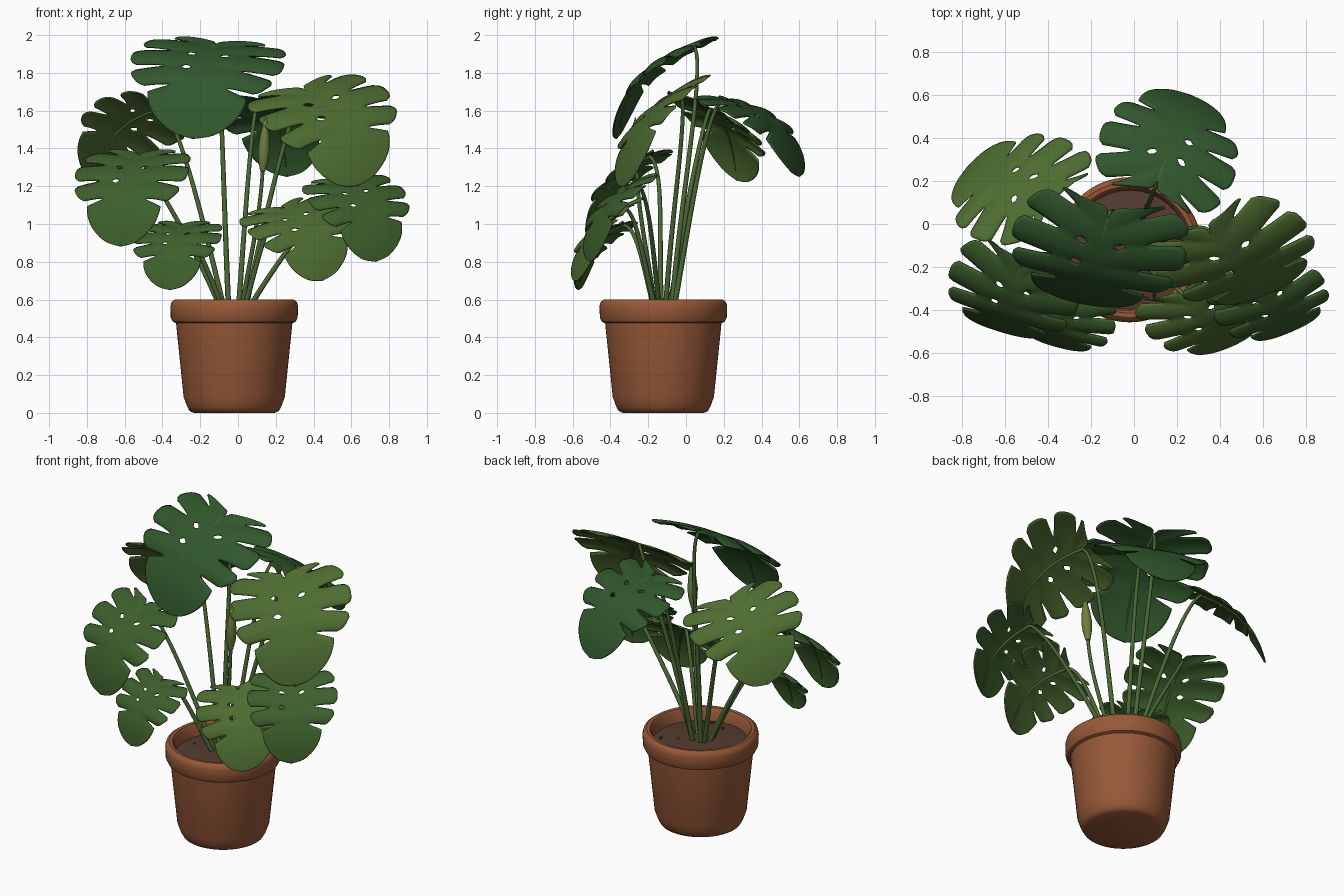
import bpy, bmesh, math, random
from mathutils import Vector
from mathutils.geometry import interpolate_bezier

if "Cube" in bpy.data.objects:
    bpy.data.objects.remove(bpy.data.objects["Cube"])

random.seed(4)
UP = Vector((0, 0, 1))
CX, CY = -0.02, -0.12


def material(name, rgb):
    m = bpy.data.materials.new(name)
    m.diffuse_color = (*rgb, 1)
    m.use_nodes = True
    m.node_tree.nodes["Principled BSDF"].inputs["Base Color"].default_value = m.diffuse_color
    return m


CLAY = material("terracotta", (0.31, 0.10, 0.04))
SOIL = material("soil", (0.09, 0.045, 0.03))
STEM = material("stem_green", (0.07, 0.14, 0.035))
BUD = material("bud_green", (0.15, 0.21, 0.05))
DARK = material("dark_leaf", (0.03, 0.095, 0.025))
MID = material("mid_leaf", (0.045, 0.115, 0.025))
LIGHT = material("light_leaf", (0.075, 0.15, 0.03))


def finish(bm, name, mat, angle=40):
    bmesh.ops.remove_doubles(bm, verts=bm.verts, dist=1e-5)
    bmesh.ops.recalc_face_normals(bm, faces=bm.faces)
    me = bpy.data.meshes.new(name)
    bm.to_mesh(me)
    bm.free()
    ob = bpy.data.objects.new(name, me)
    bpy.context.collection.objects.link(ob)
    me.materials.append(mat)
    bpy.context.view_layer.objects.active = ob
    bpy.ops.object.select_all(action='DESELECT')
    ob.select_set(True)
    bpy.ops.object.shade_smooth_by_angle(angle=math.radians(angle))
    return ob


def lathe(name, profile, mat, origin, axis=UP, n=64):
    bm = bmesh.new()
    vs = [bm.verts.new((r, 0, z)) for r, z in profile]
    es = [bm.edges.new(p) for p in zip(vs, vs[1:])]
    bmesh.ops.spin(bm, geom=vs + es, cent=(0, 0, 0), axis=(0, 0, 1),
                   angle=2 * math.pi, steps=n)
    ob = finish(bm, name, mat)
    ob.location = origin
    ob.rotation_euler = UP.rotation_difference(Vector(axis)).to_euler()
    return ob


def tube(name, pts, r0, r1, mat):
    cu = bpy.data.curves.new(name, 'CURVE')
    cu.dimensions = '3D'
    cu.bevel_depth = 1
    cu.bevel_resolution = 3
    cu.use_fill_caps = True
    sp = cu.splines.new('POLY')
    sp.points.add(len(pts) - 1)
    for i, p in enumerate(pts):
        sp.points[i].co = (*p, 1)
        sp.points[i].radius = r0 + (r1 - r0) * i / (len(pts) - 1)
    cu.materials.append(mat)
    ob = bpy.data.objects.new(name, cu)
    bpy.context.collection.objects.link(ob)


# half outline of a leaf: (sideways, lengthwise), from the stem notch to the tip
OUTLINE = [(0.10, -0.06), (0.60, -0.12), (0.92, 0.0), (1.0, 0.22),
           (0.94, 0.45), (0.72, 0.64), (0.54, 0.83), (0.29, 0.955), (0, 1.0)]
FINGERS = [0, 0.16, 0.31, 0.46, 0.61, 1.0]
SPLIT = 0.5


def outline(s):
    x = s * (len(OUTLINE) - 1)
    i = min(int(x), len(OUTLINE) - 2)
    u = x - i
    P = [Vector(OUTLINE[max(0, min(len(OUTLINE) - 1, i + k))]) for k in (-1, 0, 1, 2)]
    return 0.5 * (2 * P[1] + (P[2] - P[0]) * u
                  + (2 * P[0] - 5 * P[1] + 4 * P[2] - P[3]) * u * u
                  + (3 * P[1] - P[0] - 3 * P[2] + P[3]) * u ** 3)


def gap(b, t, side):
    """Half width of the opening at finger boundary b: rim slit or inner hole."""
    if b == len(FINGERS) - 1:
        return 0
    if t > SPLIT:
        return 0.019 * ((t - SPLIT) / (1 - SPLIT)) ** 0.6
    if (b == 2 or (b == 3 and side > 0)) and 0.15 < t < 0.30:
        return 0.022 * math.sin((t - 0.15) / 0.15 * math.pi)
    return 0


def leaf(name, base, tip, width, mat, roll=0, bulge=0.16, cup=0.12):
    base, tip = Vector(base), Vector(tip)
    length = (tip - base).length
    axis = (tip - base).normalized()
    lat0 = axis.cross(UP).normalized()
    nrm0 = lat0.cross(axis)
    c, s_ = math.cos(math.radians(roll)), math.sin(math.radians(roll))
    lat, nrm = lat0 * c - nrm0 * s_, nrm0 * c + lat0 * s_

    def place(x, y, lift=0):
        arch = nrm0 * length * bulge * 4 * y * (1 - y)
        return (base + lat * x * width + axis * y * length + arch
                + nrm * (lift - width * cup * x * x))

    # blade: a grid per finger, stitched together where there is no opening
    bm = bmesh.new()
    rows = 20
    for side in (-1, 1):
        for k in range(len(FINGERS) - 1):
            a, b = FINGERS[k], FINGERS[k + 1]
            last = k == len(FINGERS) - 2
            cols = 14 if last else 8
            grid = []
            for i in range(cols + 1):
                f = 2 * i / cols - 1
                line = []
                for j in range(rows + 1):
                    t = j / rows
                    g = gap(k if f < 0 else k + 1, t, side)
                    s = (a + b) / 2 + f * (b - a) / 2 - f * g
                    tt = t
                    if t > SPLIT and not (last and f > 0):
                        tt = SPLIT + (t - SPLIT) * (1 - 0.17 * abs(f) ** 4)
                    m = Vector((0, s ** 1.25))
                    p = m + (outline(s) - m) * tt
                    p.y -= 0.10 * tt * (1 - tt) * (1 - s)
                    lift = 0.014 * (1 - f * f) * math.sin(tt * math.pi / 2) * (0 if last else 1)
                    line.append(bm.verts.new(place(side * p.x, p.y, lift)))
                grid.append(line)
            for i in range(cols):
                for j in range(rows):
                    bm.faces.new((grid[i][j], grid[i + 1][j],
                                  grid[i + 1][j + 1], grid[i][j + 1]))
    bmesh.ops.dissolve_degenerate(bm, edges=bm.edges, dist=1e-6)
    ob = finish(bm, name, mat, 60)
    mod = ob.modifiers.new("thickness", 'SOLIDIFY')
    mod.thickness = 0.007
    mod.offset = 0

    # stalk from the soil, running on under the blade as its midrib
    out = Vector((base.x - CX, base.y - CY, 0))
    start = Vector((CX, CY, 0.5)) + out.normalized() * 0.05
    rise = base.z - start.z
    flat = Vector((axis.x, axis.y, 0)).normalized()
    h0 = start + out * 0.30 + UP * rise * 0.45
    h1 = base - flat * 0.10 + UP * (0.04 if base.z < 1.2 else -0.03)
    pts = list(interpolate_bezier(start, h0, h1, base, 24))
    tube(name + "_stalk", pts, 0.015, 0.009, STEM)
    tube(name + "_midrib", [place(0, y / 12, -0.004) for y in range(12)], 0.009, 0.003, STEM)


# leaves: name, stalk joint, tip, half width, colour, roll
for spec in [
    ("top_leaf", (-0.12, 0.03, 1.95), (-0.24, -0.37, 1.45), 0.41, DARK, -7),
    ("upper_right_leaf", (0.36, -0.04, 1.71), (0.63, -0.32, 1.20), 0.37, LIGHT, 24),
    ("lower_right_leaf", (0.57, -0.27, 1.22), (0.73, -0.50, 0.80), 0.27, MID, 14),
    ("front_right_leaf", (0.24, -0.34, 1.08), (0.45, -0.57, 0.70), 0.28, LIGHT, 24),
    ("left_leaf", (-0.53, -0.20, 1.36), (-0.62, -0.50, 0.88), 0.31, MID, 0),
    ("front_left_leaf", (-0.30, -0.35, 0.99), (-0.36, -0.57, 0.65), 0.24, MID, 0),
    ("back_left_leaf", (-0.41, 0.13, 1.61), (-0.77, 0.27, 1.23), 0.33, LIGHT, 28),
    ("back_leaf", (0.11, 0.20, 1.66), (0.26, 0.60, 1.25), 0.33, DARK, 0),
]:
    leaf(*spec)

# rolled new leaf on its own stalk
bud_base, bud_dir = Vector((0.13, -0.26, 1.27)), Vector((0.06, -0.03, 1))
lathe("rolled_leaf", [(0, 0), (0.014, 0.01), (0.027, 0.07), (0.031, 0.13), (0.024, 0.20),
                      (0.012, 0.26), (0, 0.30)], BUD, bud_base, bud_dir, 16)
s0 = Vector((0.01, -0.16, 0.5))
tube("rolled_leaf_stalk", list(interpolate_bezier(s0, s0 + Vector((0.05, -0.03, 0.3)),
     bud_base - bud_dir * 0.25, bud_base + bud_dir * 0.02, 20)), 0.013, 0.010, STEM)

# pot with thick rim
lathe("pot", [(0, 0), (0.215, 0), (0.236, 0.01), (0.25, 0.035), (0.268, 0.085), (0.308, 0.475),
              (0.325, 0.482), (0.336, 0.505), (0.338, 0.565), (0.332, 0.587), (0.315, 0.6),
              (0.295, 0.598), (0.283, 0.58), (0.275, 0.50), (0, 0.50)], CLAY, (CX, CY, 0))

# soil and a few loose crumbs
lathe("soil", [(0.28, 0.52), (0.2, 0.53), (0.1, 0.537), (0, 0.54)], SOIL, (CX, CY, 0), n=48)
bm = bmesh.new()
for _ in range(10):
    r, a = random.uniform(0.1, 0.25), random.uniform(0, 2 * math.pi)
    geo = bmesh.ops.create_icosphere(bm, subdivisions=1, radius=random.uniform(0.006, 0.012))
    bmesh.ops.translate(bm, verts=geo["verts"],
                        vec=(CX + r * math.cos(a), CY + r * math.sin(a), 0.53))
finish(bm, "soil_crumbs", SOIL)
